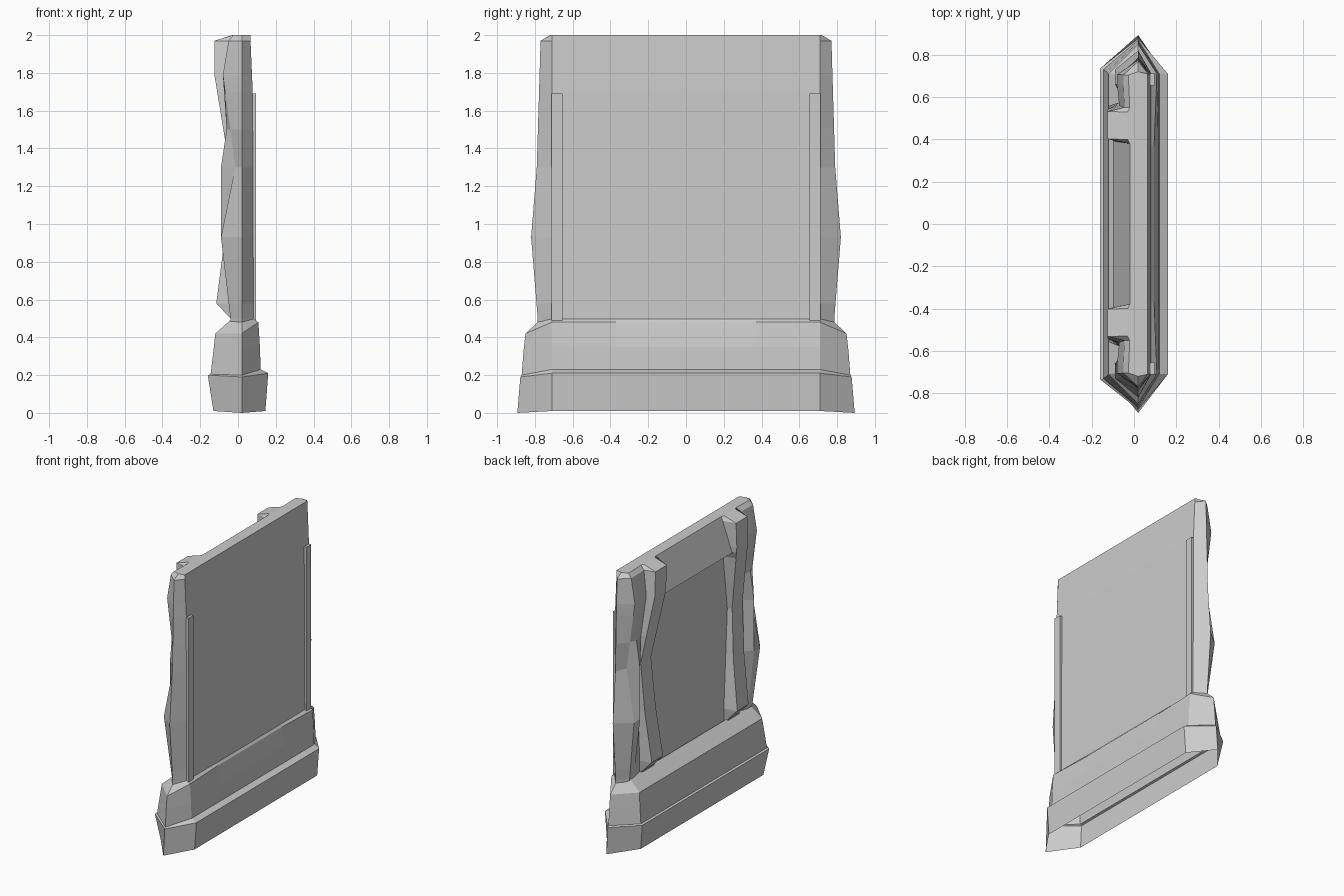
import bpy, bmesh

if "Cube" in bpy.data.objects:
    bpy.data.objects.remove(bpy.data.objects["Cube"])


def interp(keys, z):
    """Piecewise linear lookup in (z, value) pairs."""
    if z <= keys[0][0]:
        return keys[0][1]
    for (z0, v0), (z1, v1) in zip(keys, keys[1:]):
        if z <= z1:
            return v0 + (v1 - v0) * (z - z0) / (z1 - z0)
    return keys[-1][1]


def loft(name, halves, cap_top=False):
    """Skin stacked half sections (y > 0 side), mirrored across y."""
    bm = bmesh.new()
    rings = []
    for half in halves:
        mirrored = [(x, -y, z) for x, y, z in reversed(half)]
        rings.append([bm.verts.new(p) for p in half + mirrored])
    n = len(rings[0])
    for a, b in zip(rings, rings[1:]):
        for i in range(n):
            j = (i + 1) % n
            bm.faces.new((a[i], a[j], b[j], b[i]))
    if cap_top:
        bm.faces.new(rings[-1])
    bmesh.ops.recalc_face_normals(bm, faces=bm.faces)
    me = bpy.data.meshes.new(name)
    bm.to_mesh(me)
    bm.free()
    ob = bpy.data.objects.new(name, me)
    bpy.context.collection.objects.link(ob)
    return ob


# Plinth: hexagonal, stepped, open underneath
# (z front, x front, x front middle, z tip, y tip, z back, x back, y back)
steps = [
    (0.01, 0.145, 0.145, 0.00, 0.893, 0.01, -0.13, 0.71),
    (0.21, 0.16, 0.16, 0.19, 0.877, 0.20, -0.16, 0.735),
    (0.23, 0.12, 0.12, 0.20, 0.87, 0.205, -0.145, 0.73),
    (0.35, 0.116, 0.116, 0.33, 0.86, 0.33, -0.13, 0.72),
    (0.48, 0.108, 0.095, 0.42, 0.85, 0.42, -0.12, 0.71),
    (0.50, 0.08, 0.08, 0.48, 0.785, 0.50, -0.03, 0.70),
]
loft("plinth", [[(xm, 0.37, zf), (xf, 0.71, zf), (0.02, yt, zt),
                 (xb, yb, zb)] for zf, xf, xm, zt, yt, zb, xb, yb in steps])

# Slab: one section swept upward, each feature following its own profile
front = [(0.45, 0.083), (1.70, 0.078), (2.0, 0.065)]
tip = [(0.5, 0.785), (0.93, 0.82), (1.3, 0.79), (1.97, 0.77), (2.0, 0.72)]
edge = [(0.5, -0.04), (0.93, -0.09), (1.3, -0.015), (1.79, -0.08),
        (1.97, -0.05), (2.0, -0.025)]
edge_y = [(0.5, 0.71), (0.93, 0.73), (1.3, 0.71), (2.0, 0.705)]
column = [(0.5, -0.04), (0.93, -0.09), (1.3, -0.09), (1.5, -0.06),
          (1.79, -0.08), (1.97, -0.05), (2.0, -0.025)]
valley = [(0.5, -0.03), (1.3, -0.03), (1.79, -0.07), (1.97, -0.045),
          (2.0, -0.02)]
fin = [(0.5, -0.04), (0.58, -0.115), (0.93, -0.07), (1.3, -0.045),
       (1.79, -0.125), (1.97, -0.125), (2.0, -0.03)]
fin_in = [(0.58, 0.43), (1.3, 0.47), (1.79, 0.41), (2.0, 0.40)]
fin_out = [(0.58, 0.56), (1.3, 0.59), (1.79, 0.54), (2.0, 0.53)]
recess = [(0.5, -0.02), (1.70, -0.02), (1.75, -0.10), (1.97, -0.03),
          (2.0, -0.02)]


def slab_section(z):
    yi, yo = interp(fin_in, z), interp(fin_out, z)
    pts = [(interp(front, z), 0.71), (0.02, interp(tip, z)),
           (interp(edge, z), interp(edge_y, z)), (interp(column, z), 0.66),
           (interp(valley, z), yo + 0.02), (interp(fin, z), yo),
           (interp(fin, z), yi), (interp(recess, z), yi - 0.02)]
    return [(x, y, z) for x, y in pts]


levels = [0.45, 0.5, 0.58, 0.93, 1.3, 1.5, 1.70, 1.75, 1.79, 1.97, 2.0]
loft("slab", [slab_section(z) for z in levels], cap_top=True)

# Narrow trim strips on the flat face
for side in (-1, 1):
    bpy.ops.mesh.primitive_cube_add(size=1, location=(0.079, side * 0.683, 1.09))
    strip = bpy.context.object
    strip.name = "trim_strip"
    strip.scale = (0.034, 0.056, 1.2)
